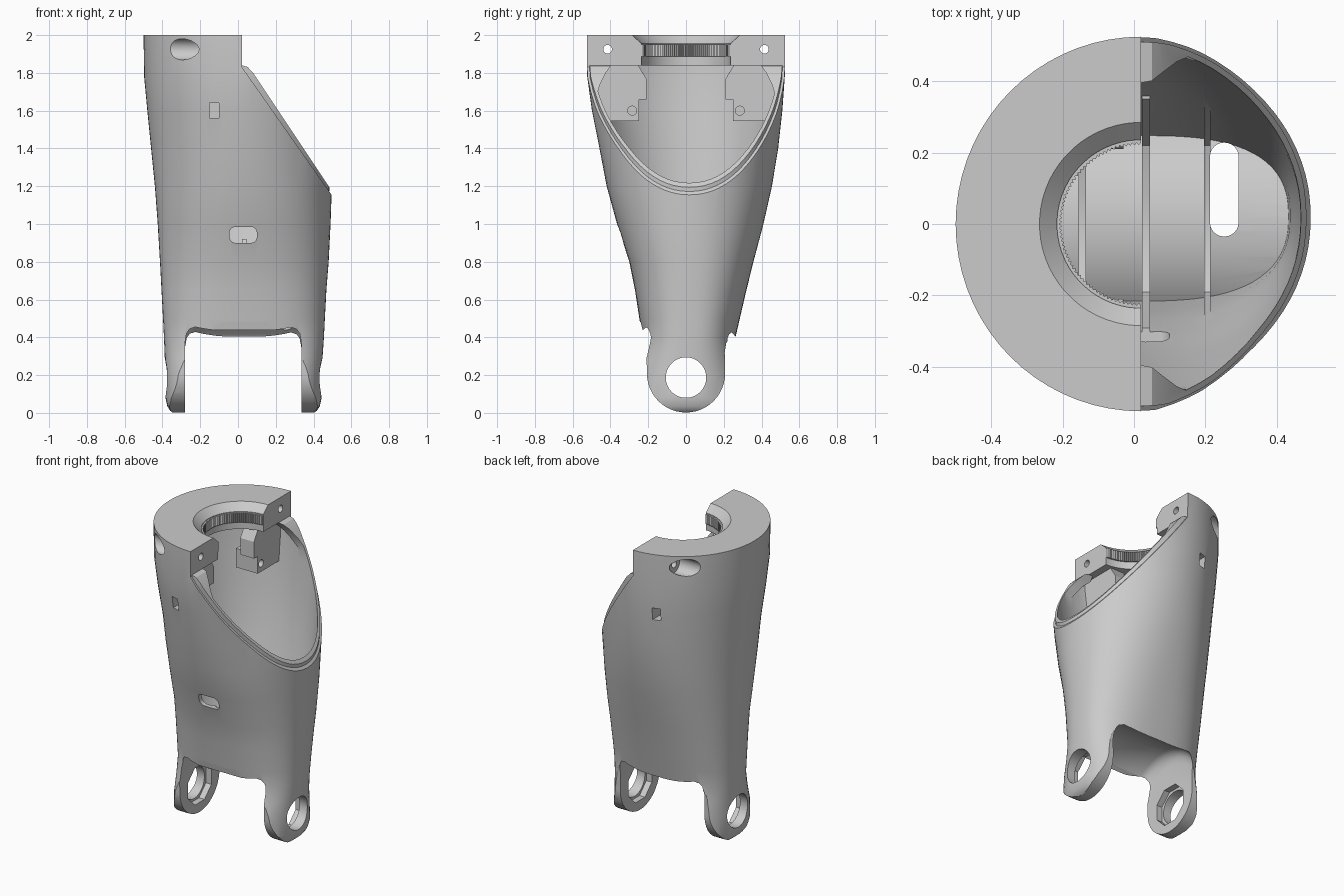
import bpy, bmesh
from math import pi, sin, cos

if "Cube" in bpy.data.objects:
    bpy.data.objects.remove(bpy.data.objects["Cube"])


def skin(name, rings):
    """Closed solid bridging rings of equal point count, capped at both ends."""
    bm = bmesh.new()
    vs = [[bm.verts.new(p) for p in r] for r in rings]
    n = len(vs[0])
    for a, b in zip(vs, vs[1:]):
        for i in range(n):
            j = (i + 1) % n
            bm.faces.new((a[i], a[j], b[j], b[i]))
    bm.faces.new(vs[0][::-1])
    bm.faces.new(vs[-1])
    bmesh.ops.recalc_face_normals(bm, faces=bm.faces)
    me = bpy.data.meshes.new(name)
    bm.to_mesh(me)
    bm.free()
    ob = bpy.data.objects.new(name, me)
    bpy.context.collection.objects.link(ob)
    return ob


def place(axis, d, u, v):
    return {'x': (d, u, v), 'y': (u, d, v), 'z': (u, v, d)}[axis]


def prism(axis, d0, d1, pts, name="cutter"):
    return skin(name, [[place(axis, d, u, v) for u, v in pts] for d in (d0, d1)])


def box(x0, x1, y0, y1, z0, z1):
    return prism('z', z0, z1, [(x0, y0), (x1, y0), (x1, y1), (x0, y1)])


def lathe(axis, c, prof, n=48):
    return skin("cutter", [[place(axis, d, c[0] + r * cos(2 * pi * (i + .5) / n),
                                  c[1] + r * sin(2 * pi * (i + .5) / n)) for i in range(n)]
                           for d, r in prof])


def slot(axis, d0, d1, u0, u1, v0, v1, r):
    """Prism with a rounded-rectangle outline."""
    pts = []
    for k, (u, v) in enumerate([(u1 - r, v1 - r), (u0 + r, v1 - r), (u0 + r, v0 + r), (u1 - r, v0 + r)]):
        for i in range(7):
            a = pi / 2 * (k + i / 6 * .98 + .01)
            pts.append((u + r * cos(a), v + r * sin(a)))
    return prism(axis, d0, d1, pts)


def boolean(a, b, op='DIFFERENCE'):
    b.hide_render = True
    m = a.modifiers.new("bool", 'BOOLEAN')
    m.operation, m.solver, m.object = op, 'EXACT', b
    bpy.context.view_layer.objects.active = a
    bpy.ops.object.modifier_apply(modifier=m.name)
    bpy.data.objects.remove(b, do_unlink=True)


# Body cross-sections: z, x min, x max, y min, y max, squareness
SECTIONS = [
    (0, -.345, .40, -.31, .31, 2.6), (.012, -.36, .418, -.31, .31, 2.6),
    (.035, -.374, .433, -.31, .31, 2.6), (.08, -.384, .443, -.31, .31, 2.6),
    (.2, -.386, .442, -.30, .30, 2.6), (.3, -.388, .448, -.26, .275, 2.6),
    (.4, -.392, .455, -.23, .262, 2.6), (.5, -.397, .46, -.247, .285, 2.5),
    (.65, -.405, .468, -.27, .32, 2.4), (.8, -.413, .48, -.30, .357, 2.3),
    (1, -.425, .49, -.365, .41, 2.2), (1.2, -.44, .497, -.42, .455, 2.1),
    (1.4, -.46, .51, -.458, .488, 2), (1.6, -.48, .525, -.498, .51, 2),
    (1.78, -.497, .54, -.523, .523, 2), (2, -.5, .54, -.525, .525, 2)]
WALL, LIP = .03, .013


def section(z):
    for a, b in zip(SECTIONS, SECTIONS[1:]):
        if a[0] <= z <= b[0]:
            t = (z - a[0]) / (b[0] - a[0])
            return [p + (q - p) * t for p, q in zip(a, b)]


def loft(t, z0, z1, name="cutter", n=72):
    """Body form shrunk by thickness t between two heights."""
    zs = [z0] + [s[0] for s in SECTIONS if z0 < s[0] < z1] + [z1]
    rings = []
    for z in zs:
        _, x0, x1, y0, y1, e = section(z)
        ring = []
        for i in range(n):
            c, s = cos(2 * pi * i / n), sin(2 * pi * i / n)
            ring.append(((x0 + x1) / 2 + ((x1 - x0) / 2 - t) * abs(c) ** (2 / e) * (1 if c > 0 else -1),
                         (y0 + y1) / 2 + ((y1 - y0) / 2 - t) * abs(s) ** (2 / e) * (1 if s > 0 else -1), z))
        rings.append(ring)
    return skin(name, rings)


AXLE = (0, .187)
body = loft(0, 0, 2, "arm_shell")

# Inner cavity, leaving the curved floor, ribs and mounting lugs standing
cavity = loft(WALL, .38, 1.84)
boolean(cavity, lathe('x', AXLE, [(-.7, .375), (.7, .375)], 64))
rib = [(-.5, .25), (-.5, .92), (-.30, .92), (-.19, .64), (-.08, .6),
       (.08, .6), (.22, .64), (.35, .92), (.5, .92), (.5, .25)]
for x0, x1 in ((-.155, -.135), (.022, .045), (.196, .214)):
    boolean(cavity, prism('x', x0, x1, rib))
for s in (-1, 1):
    upper = [(.25, 1.9), (.25, 1.835), (.21, 1.77), (.21, 1.66), (.6, 1.66), (.6, 1.9)]
    boolean(cavity, prism('x', -.13, -.03, [(s * y, z) for y, z in upper]))
    lower = [(.25, 1.67), (.25, 1.545), (.6, 1.545), (.6, 1.67)]
    boolean(cavity, prism('x', -.19, -.031, [(s * y, z) for y, z in lower]))
    # Rim shoulder curling inward at the top of the opening
    curl = [(.392, 1.9), (.392, 1.845), (.425, 1.80), (.455, 1.74), (.472, 1.68),
            (.474, 1.63), (.465, 1.57), (.7, 1.5), (.7, 1.9)]
    shoulder = prism('x', -.1, .6, [(s * y, z) for y, z in curl])
    boolean(shoulder, prism('y', -.9, .9, [(-.01, 1.9), (-.01, 1.81), (.03, 1.775), (.2, 1.53),
                                           (.5, 1.53), (.5, 1.9)]), 'INTERSECT')
    boolean(cavity, shoulder)
boolean(body, cavity)

# Rounded lower outline of the two legs
outline = [(.207 * cos(a), .209 + .207 * sin(a)) for a in [-pi * i / 24 for i in range(25)]]
outline += [(-.209, .32), (-.219, .4), (-.24, .48), (-.7, .5), (-.7, 2.2), (.7, 2.2), (.7, .41),
            (.27, .405), (.235, .398), (.213, .37), (.205, .32)]
boolean(body, prism('x', -.8, .8, outline), 'INTERSECT')

# Joint clearance between the legs, with filleted ends
boolean(body, lathe('x', AXLE, [(-.28, .265), (-.272, .3), (-.255, .325), (-.225, .34),
                                (.28, .34), (.31, .325), (.327, .3), (.335, .265)], 64))
boolean(body, box(-.28, .335, -.4, .4, -.2, .19))

# Axle holes with eight-sided inner pockets
boolean(body, lathe('x', AXLE, [(-.8, .107), (.8, .107)]))
for x0, x1 in ((-.32, -.27), (.32, .375)):
    boolean(body, lathe('x', AXLE, [(x0, .132), (x1, .132)], 8))

# Slanted opening, with a stepped rim around it
boolean(body, prism('y', -.8, .8, [(.02, 2.2), (.02, 1.84), (.05, 1.832), (.08, 1.8), (.48, 1.2),
                                   (.64, .96), (1, .96), (1, 2.2)]))
step = prism('y', -.8, .8, [(.02, 2.2), (.02, 1.832), (.495, 1.155), (.635, .955), (1, .955), (1, 2.2)])
boolean(step, loft(LIP, .5, 1.9))
boolean(body, step)

# Flared neck hole in the collar
boolean(body, lathe('z', (.02, 0), [(1.8, .236), (1.955, .236), (2, .285), (2.05, .34)], 64))

# Clamp bolts, lug bolts and nut pockets on both sides
for s in (-1, 1):
    boolean(body, lathe('x', (s * .415, 1.925), [(.2, .023), (-.25, .023)], 24))
    boolean(body, lathe('x', (s * .415, 1.925), [(-.205, .056), (-.7, .056)], 32))
    boolean(body, lathe('x', (s * .285, 1.6), [(.05, .024), (-.15, .024)], 24))
    boolean(body, box(-.15, -.1, min(s * .26, s * .7), max(s * .26, s * .7), 1.56, 1.64))

# Cable slots in the front wall and the floor
boolean(body, slot('y', -.7, -.26, -.045, .1, .9, .985, .032))
boolean(body, slot('z', .25, .8, .213, .293, -.035, .228, .039))

# Toothed half ring inside the neck
N = 120
ring = []
for i in range(N + 1):
    a = pi / 2 + pi * i / N
    r = .221 if i % 2 else .228
    ring.append((.019 + r * cos(a), r * sin(a)))
for i in range(N, -1, -3):
    a = pi / 2 + pi * i / N
    ring.append((.019 + .245 * cos(a), .245 * sin(a)))
teeth = prism('z', 1.888, 1.95, ring, "neck_teeth")

# Smooth curved walls, crisp edges
for ob, ang in ((body, 30), (teeth, 15)):
    bpy.ops.object.select_all(action='DESELECT')
    ob.select_set(True)
    bpy.context.view_layer.objects.active = ob
    bpy.ops.object.shade_smooth_by_angle(angle=ang * pi / 180)
